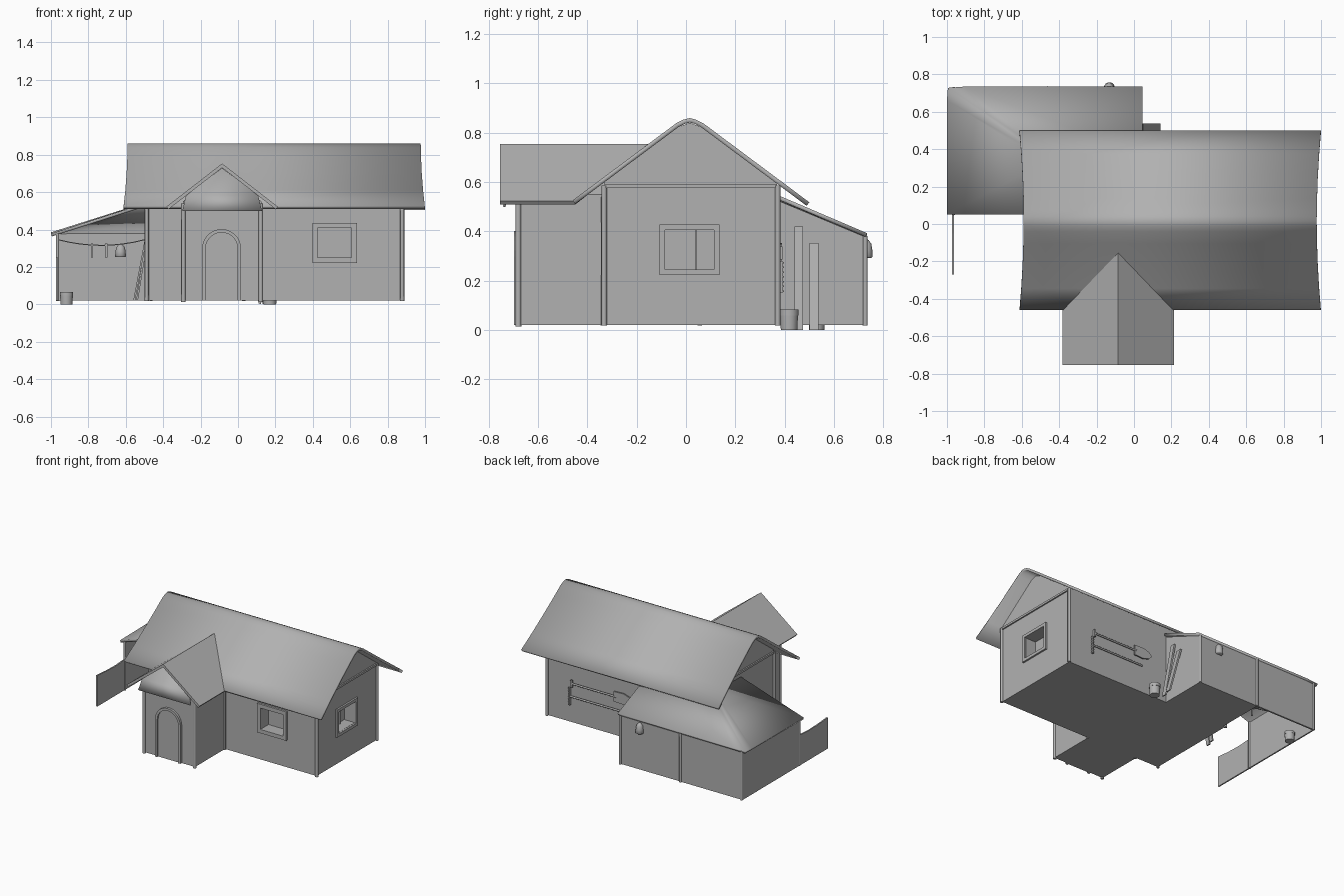
import bpy, bmesh, math
from mathutils import Vector

if "Cube" in bpy.data.objects:
    bpy.data.objects.remove(bpy.data.objects["Cube"])

GREY = bpy.data.materials.new("dark_grey")
GREY.diffuse_color = (.44, .44, .44, 1)
GREY.use_nodes = True
GREY.node_tree.nodes["Principled BSDF"].inputs["Base Color"].default_value = GREY.diffuse_color


def finish(name, bm, smooth=False):
    bmesh.ops.recalc_face_normals(bm, faces=bm.faces[:])
    me = bpy.data.meshes.new(name)
    bm.to_mesh(me)
    bm.free()
    me.materials.append(GREY)
    ob = bpy.data.objects.new(name, me)
    bpy.context.collection.objects.link(ob)
    if smooth:
        bpy.ops.object.select_all(action='DESELECT')
        ob.select_set(True)
        bpy.context.view_layer.objects.active = ob
        bpy.ops.object.shade_smooth_by_angle(angle=math.radians(50))
    return ob


def prism(name, pts, axis, a, b):
    """Extrude a profile: (y, z) points along x, or (x, z) points along y."""
    place = (lambda p, t: (t, p[0], p[1])) if axis == 'x' else (lambda p, t: (p[0], t, p[1]))
    bm = bmesh.new()
    lo = [bm.verts.new(place(p, a)) for p in pts]
    hi = [bm.verts.new(place(p, b)) for p in pts]
    bm.faces.new(lo)
    bm.faces.new(hi)
    n = len(pts)
    for i in range(n):
        j = (i + 1) % n
        bm.faces.new((lo[i], lo[j], hi[j], hi[i]))
    return finish(name, bm)


def box(name, x0, x1, y0, y1, z0, z1):
    return prism(name, [(x0, z0), (x1, z0), (x1, z1), (x0, z1)], 'y', y0, y1)


def rod(name, p, q, r, sides=8):
    p, q = Vector(p), Vector(q)
    d = q - p
    bm = bmesh.new()
    bmesh.ops.create_cone(bm, cap_ends=True, segments=sides, radius1=r, radius2=r, depth=d.length)
    m = d.to_track_quat('Z', 'Y').to_matrix().to_4x4()
    m.translation = (p + q) / 2
    bm.transform(m)
    return finish(name, bm, True)


def lathe(name, profile, centre, sides=14):
    bm = bmesh.new()
    vs = [bm.verts.new((r, 0, z)) for r, z in profile]
    edges = [bm.edges.new(e) for e in zip(vs, vs[1:])]
    bmesh.ops.spin(bm, geom=vs + edges, cent=(0, 0, 0), axis=(0, 0, 1),
                   angle=math.tau, steps=sides)
    bmesh.ops.remove_doubles(bm, verts=bm.verts[:], dist=1e-5)
    bmesh.ops.translate(bm, vec=centre, verts=bm.verts[:])
    return finish(name, bm, True)


def sheet(name, rows, thick, smooth=True):
    """Skin between rows of points, thickened downward."""
    bm = bmesh.new()
    g = [[bm.verts.new(p) for p in row] for row in rows]
    for a, b in zip(g, g[1:]):
        for i in range(len(a) - 1):
            bm.faces.new((a[i], a[i + 1], b[i + 1], b[i]))
    ob = finish(name, bm, smooth)
    if ob.data.polygons[0].normal.z < 0:
        ob.data.flip_normals()
    m = ob.modifiers.new('thickness', 'SOLIDIFY')
    m.thickness, m.offset = thick, -1
    return ob


def cut(ob, cutter):
    m = ob.modifiers.new('opening', 'BOOLEAN')
    m.operation, m.object, m.solver = 'DIFFERENCE', cutter, 'EXACT'
    cutter.hide_render = True
    cutter.hide_viewport = True


def frame(name, axis, lo, hi, z0, z1, a, b, w):
    for i, (s, e, u, v) in enumerate(((lo, hi, z0, z0 + w), (lo, hi, z1 - w, z1),
                                     (lo, lo + w, z0 + w, z1 - w), (hi - w, hi, z0 + w, z1 - w))):
        prism(f"{name}_{i}", [(s, u), (e, u), (e, v), (s, v)], axis, a, b)


# Main house body with window openings
house = prism("house_walls", [(-.33, .02), (.37, .02), (.37, .598), (.075, .818), (.015, .84),
                              (-.045, .818), (-.33, .605)], 'x', -.485, .875)
cut(house, box("front_window_cutter", .425, .61, -.4, -.25, .25, .41))
cut(house, box("side_window_cutter", .79, .95, -.085, .115, .245, .405))
frame("front_window_frame", 'y', .397, .636, .222, .436, -.345, -.31, .028)
frame("side_window_frame", 'x', -.108, .136, .222, .427, .855, .888, .022)
box("side_window_mullion", .80, .81, .038, .042, .245, .405)

# Gable beams and corner posts
for x in (-.488, .878):
    box("gable_beam", x - .007, x + .007, -.33, .37, .575, .59)
    for y in (-.332, .372):
        rod("corner_post", (x, y, .017), (x, y, .585), .011)

# Main roof: straight slopes, rounded ridge, ends flaring slightly at the eaves
slope = lambda d: .838 - .745 * (d - .055)
left = [(.015 - d, slope(d)) for d in (.475, .36, .24, .12, .055)]
right = [(.015 + d, slope(d)) for d in (.055, .12, .24, .36, .485)]
prof = left + [(-.01, .853), (.015, .859), (.04, .853)] + right
ends = [.022 * ((y - .015) / .48) ** 2 for y, z in prof]
sheet("main_roof", [[(-.59 - e, y, z) for (y, z), e in zip(prof, ends)],
                    [(.977 + e, y, z) for (y, z), e in zip(prof, ends)]], .018)

# Entrance porch
prism("porch_walls", [(-.295, .02), (.125, .02), (.125, .55), (-.085, .71), (-.295, .55)],
      'y', -.68, -.32)
for x in (-.292, .122):
    rod("porch_post", (x, -.68, .013), (x, -.68, .54), .012)
    rod("porch_wall_post", (x, -.335, .017), (x, -.335, .54), .011)
for name, x in (("porch_roof_left", -.383), ("porch_roof_right", .213)):
    sheet(name, [[(-.085, -.755, .753), (x, -.755, .522)],
                 [(-.085, -.155, .753), (x, -.45, .522)]], .018, False)

# Gable apron flaring outward over the door
rows = [[(-.085 - h, y, z), (-.085 + h, y, z)]
        for h, y, z in ((.005, -.70, .725), (.192, -.725, .585), (.213, -.742, .5))]
sheet("porch_gable_apron", rows, .01)

# Arched door
def arch(r, n=14):
    return ([(-.0875 + r, .02)] + [(-.0875 + r * math.cos(math.pi * i / n), .298 + r * math.sin(math.pi * i / n))
                                   for i in range(n + 1)] + [(-.0875 - r, .02)])
prism("door", arch(.09), 'y', -.685, -.66)
prism("door_frame", arch(.104) + arch(.086)[::-1], 'y', -.697, -.66)

# Lean-to roof wrapping the back left corner, softened at the hip
outer = [(-1, .05, .378), (-1, .66, .385), (-.995, .728, .385), (-.9, .735, .388), (.045, .735, .392)]
inner = [(-.48, .05, .545), (-.48, .33, .549), (-.475, .355, .551), (-.44, .36, .551), (.045, .36, .552)]
sheet("lean_to_roof", [outer, inner], .016)

# Lean-to room and open shelter walls
prism("lean_to_room", [(.36, .02), (.725, .02), (.725, .378), (.36, .53)], 'x', -.47, .03)
box("shelter_back_wall", -.965, -.46, .715, .727, .02, .378)
prism("shelter_side_wall", [(.727, .02), (.727, .378), (.05, .37), (.05, .245), (-.05, .238),
                            (-.16, .241), (-.27, .25), (-.27, .02)], 'x', -.972, -.962)
for x, y in ((-.963, .725), (-.465, .728), (.03, .727), (-.965, .055)):
    rod("shelter_post", (x, y, .018), (x, y, .38), .009)

# Clothes line with hanging tools and lantern inside the shelter
line = [(-.96 + .46 * i / 8, .3, .345 - .03 * (1 - (i / 4 - 1) ** 2)) for i in range(9)]
for p, q in zip(line, line[1:]):
    rod("hanging_line", p, q, .003, 5)
for x in (-.78, -.705):
    box("hanging_tool", x - .006, x + .006, .295, .305, .25, .325)
bell = [(0, .07), (.012, .066), (.023, .052), (.027, .03), (.029, .005), (.024, 0), (0, 0)]
lathe("shelter_lantern", bell, (-.628, .3, .252))

# Lantern on the back wall
lathe("back_lantern", [(r, z * 1.1) for r, z in bell], (-.132, .729, .292))

# Buckets
for name, x, y, r, h in (("back_bucket", .17, .418, .039, .082), ("shelter_bucket", -.917, .53, .036, .067)):
    lathe(name, [(0, 0), (r * .88, 0), (r * .95, h * .72), (r, h * .72), (r, h),
                 (r * .85, h), (r * .8, h * .85), (0, h * .85)], (x, y, 0))

# Planks leaning on the lean-to wall and on the left house wall
for y0, y1, x, top in ((.44, .475, .11, .42), (.5, .538, .128, .352)):
    prism("leaning_plank", [(x, .005), (x + .014, 0), (.047, top), (.033, top)], 'y', y0, y1)
for y, x, top in ((.1, -.56, .34), (.15, -.545, .3)):
    prism("shelter_plank", [(x, .02), (x + .01, .02), (-.49, top), (-.5, top)], 'y', y, y + .03)

# Shovel and rake hung on the back wall
rod("shovel_handle", (.67, .385, .312), (.3, .385, .312), .007)
box("shovel_grip", .66, .675, .378, .392, .285, .338)
prism("shovel_blade", [(.32, .275), (.32, .349), (.24, .352), (.195, .337), (.17, .312),
                       (.195, .287), (.24, .272)], 'y', .38, .39)
rod("rake_handle", (.68, .385, .215), (.25, .385, .215), .007)
box("rake_head", .678, .692, .379, .391, .15, .28)
for i in range(7):
    z = .157 + i * .0193
    box("rake_tooth", .68, .689, .375, .397, z - .003, z + .003)
